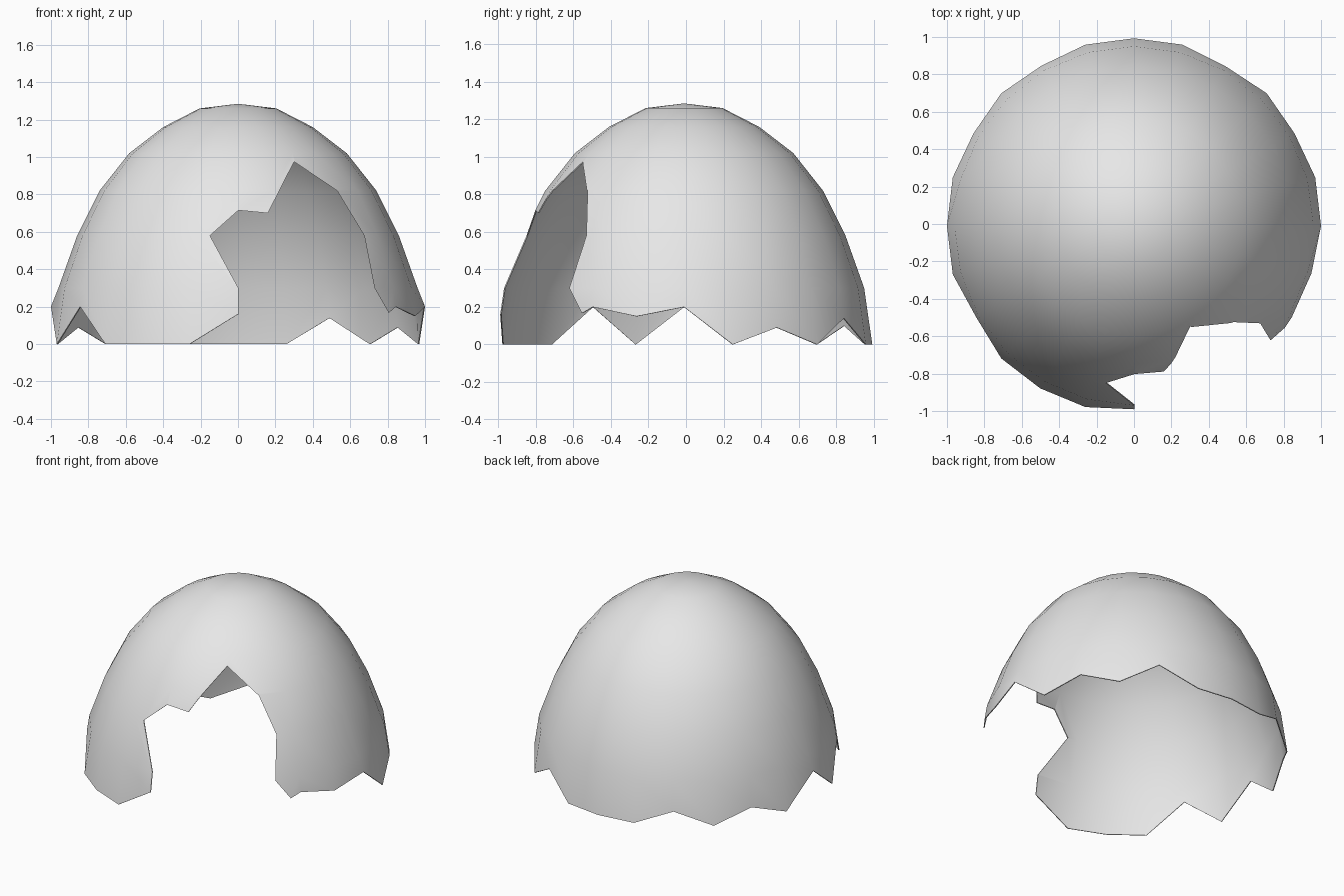
import bpy, bmesh
from math import sin, cos, tau

cube = bpy.data.objects.get("Cube")
if cube:
    bpy.data.objects.remove(cube, do_unlink=True)

SEGMENTS = 24
SHIFT_Y = -0.01
# Dome profile (radius, height), from just below the crown down
PROFILE = [(0.205, 1.26), (0.4, 1.16), (0.582, 1.02), (0.74, 0.82), (0.86, 0.58), (0.96, 0.3)]
# Height of the broken rim at each segment, counter-clockwise from +x
RIM = [0.2, 0, 0.09, 0, 0.14, 0, 0, 0, 0.1, 0, 0.09, 0,
       0.2, 0, 0.2, 0, 0, 0, 0.16, 0.2, 0.2, 0.075, 0.2, 0.15]
# Outline (x, z) of the hole broken into the front
HOLE = [(0.002, -0.1), (0.002, 0.3), (-0.15, 0.58), (0.002, 0.715), (0.16, 0.7), (0.3, 0.975),
        (0.53, 0.82), (0.675, 0.58), (0.73, 0.3), (0.81, 0.16), (0.81, -0.1)]


def make_object(name, bm):
    bmesh.ops.recalc_face_normals(bm, faces=bm.faces)
    mesh = bpy.data.meshes.new(name)
    bm.to_mesh(mesh)
    bm.free()
    obj = bpy.data.objects.new(name, mesh)
    bpy.context.collection.objects.link(obj)
    return obj


def make_ring(bm, points):
    return [bm.verts.new((r * cos(i * tau / SEGMENTS), r * sin(i * tau / SEGMENTS) + SHIFT_Y, z))
            for i, (r, z) in enumerate(points)]


# Eggshell: stacked rings ending in a jagged rim
bm = bmesh.new()
rings = [make_ring(bm, [p] * SEGMENTS) for p in PROFILE]
rings.append(make_ring(bm, [(1.0 if i % 12 == 0 else 1.003 - 0.14 * z, z) for i, z in enumerate(RIM)]))
crown = bm.verts.new((0, SHIFT_Y, 1.285))
for i in range(SEGMENTS):
    j = (i + 1) % SEGMENTS
    bm.faces.new((crown, rings[0][i], rings[0][j]))
    for upper, lower in zip(rings, rings[1:]):
        bm.faces.new((upper[i], lower[i], lower[j], upper[j]))
shell = make_object("eggshell", bm)

# Cutter for the front hole
bm = bmesh.new()
face = bm.faces.new([bm.verts.new((x, -1.5, z)) for x, z in HOLE])
extruded = bmesh.ops.extrude_face_region(bm, geom=[face])["geom"]
bmesh.ops.translate(bm, vec=(0, 1.2, 0), verts=[v for v in extruded if isinstance(v, bmesh.types.BMVert)])
cutter = make_object("hole_cutter", bm)
cutter.hide_render = True

# Thin wall, then break the hole out
solid = shell.modifiers.new("wall", 'SOLIDIFY')
solid.thickness = 0.006
solid.offset = -1
cut = shell.modifiers.new("hole", 'BOOLEAN')
cut.operation = 'DIFFERENCE'
cut.solver = 'EXACT'
cut.object = cutter
bpy.ops.object.select_all(action='DESELECT')
bpy.context.view_layer.objects.active = shell
shell.select_set(True)
for name in ("wall", "hole"):
    bpy.ops.object.modifier_apply(modifier=name)
bpy.data.objects.remove(cutter, do_unlink=True)

# Plain shell colour and smooth shading with crisp broken edges
colour = (0.8, 0.8, 0.8, 1)
mat = bpy.data.materials.new("shell_grey")
mat.use_nodes = True
mat.diffuse_color = colour
mat.node_tree.nodes["Principled BSDF"].inputs["Base Color"].default_value = colour
shell.data.materials.clear()
shell.data.materials.append(mat)
bpy.ops.object.shade_smooth_by_angle(angle=0.7)
